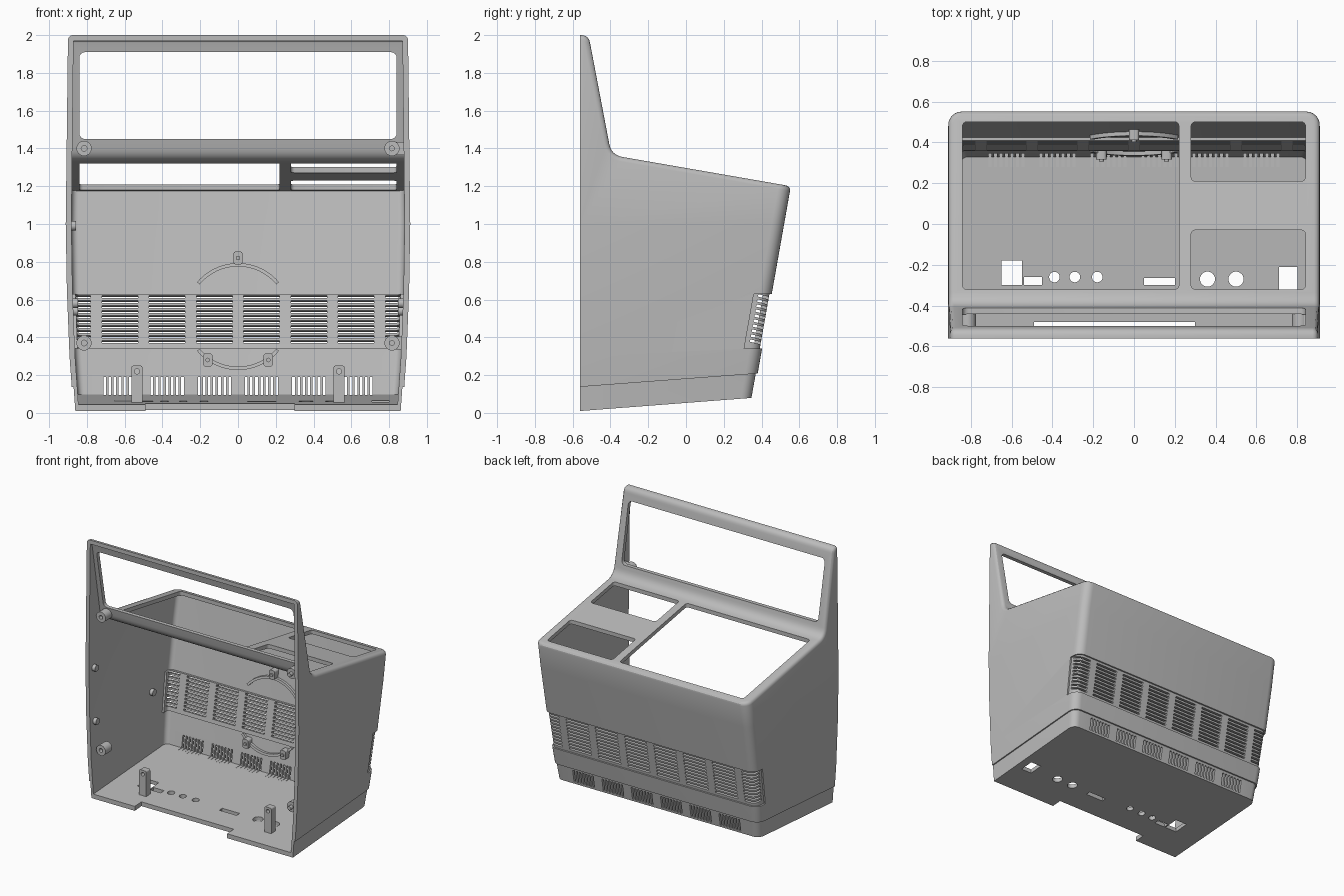
import bpy, bmesh, math
from mathutils import Vector, Matrix

if "Cube" in bpy.data.objects:
    bpy.data.objects.remove(bpy.data.objects["Cube"], do_unlink=True)

grey = bpy.data.materials.new("housing_grey")
grey.use_nodes = True
grey.diffuse_color = (0.5, 0.5, 0.5, 1)
grey.node_tree.nodes["Principled BSDF"].inputs["Base Color"].default_value = (0.5, 0.5, 0.5, 1)

FRONT = -0.56
WIDTHS = [(0, .87), (.3, .892), (.65, .906), (1, .912), (2, .9)]
SIDE = [Vector(p) for p in ((FRONT, 0), (.355, .07), (.555, 1.2), (-.395, 1.365), (-.516, 2), (FRONT, 2))]


def back(z):
    return .355 + .177 * (z - .07)


def half_width(z):
    for (z0, w0), (z1, w1) in zip(WIDTHS, WIDTHS[1:]):
        if z <= z1 or z1 == 2:
            return w0 + (w1 - w0) * (z - z0) / (z1 - z0)


def make(name, bm):
    bmesh.ops.recalc_face_normals(bm, faces=bm.faces[:])
    me = bpy.data.meshes.new(name)
    bm.to_mesh(me)
    bm.free()
    ob = bpy.data.objects.new(name, me)
    me.materials.append(grey)
    bpy.context.collection.objects.link(ob)
    return ob


def boolean(ob, bm, op='DIFFERENCE'):
    cutter = make("cutter", bm)
    cutter.hide_render = True
    mod = ob.modifiers.new("cut", 'BOOLEAN')
    mod.operation, mod.object, mod.solver = op, cutter, 'EXACT'
    bpy.context.view_layer.objects.active = ob
    bpy.ops.object.modifier_apply(modifier=mod.name)
    bpy.data.objects.remove(cutter, do_unlink=True)


def finish(ob):
    bpy.ops.object.select_all(action='DESELECT')
    ob.select_set(True)
    bpy.context.view_layer.objects.active = ob
    bpy.ops.object.shade_smooth_by_angle(angle=math.radians(30))


def profile(inset, front):
    """Side outline moved inwards, with the two handle corners rounded."""
    lines = []
    for a, b in zip(SIDE, SIDE[1:]):
        d = (b - a).normalized()
        lines.append((a + Vector((-d.y, d.x)) * inset, d))
    pts = [Vector((front, lines[0][0].y))]
    for i, ((p, d), (q, e)) in enumerate(zip(lines, lines[1:])):
        s = (q - p).cross(e) / d.cross(e)
        c = p + d * s
        r = (0, 0, .06, max(.04 - inset, .01))[i]
        if r:
            a, b = c - d * r, c + e * r
            pts += [a.lerp(c, t / 6).lerp(c.lerp(b, t / 6), t / 6) for t in range(7)]
        else:
            pts.append(c)
    return pts + [Vector((front, lines[-1][0].y))]


def solid(inset, front=FRONT, rim=0):
    """Closed housing volume, bowed slightly at the sides."""
    w = .912 - inset
    bm = bmesh.new()
    face = bm.faces.new([bm.verts.new((-w, p.x, p.y)) for p in profile(inset, front)])
    ext = bmesh.ops.extrude_face_region(bm, geom=[face])["geom"]
    bmesh.ops.translate(bm, vec=(2 * w, 0, 0), verts=[v for v in ext if isinstance(v, bmesh.types.BMVert)])
    bmesh.ops.recalc_face_normals(bm, faces=bm.faces[:])
    corners = [e for e in bm.edges if abs(e.verts[0].co.x - e.verts[1].co.x) < .01
               and min(v.co.y for v in e.verts) > .2]
    bmesh.ops.bevel(bm, geom=corners, offset=.065 - inset, segments=6, profile=.5, affect='EDGES')
    if rim:
        edges = [e for e in bm.edges if e.calc_face_angle(0) > .5
                 and min(v.co.z for v in e.verts) > 1.1
                 and max(v.co.y for v in e.verts) > front + .001]
        bmesh.ops.bevel(bm, geom=edges, offset=rim, segments=3, profile=.5, affect='EDGES')
    for z, _ in WIDTHS[1:-1]:
        bmesh.ops.bisect_plane(bm, geom=bm.verts[:] + bm.edges[:] + bm.faces[:],
                               plane_co=(0, 0, z), plane_no=(0, 0, 1))
    for v in bm.verts:
        v.co.x *= half_width(v.co.z) / .912
    return bm


def slice_seam(bm, lift, keep_top):
    r = bmesh.ops.bisect_plane(bm, geom=bm.verts[:] + bm.edges[:] + bm.faces[:],
                               plane_co=(0, FRONT, .138 + lift), plane_no=(0, -.075, 1),
                               clear_inner=keep_top, clear_outer=not keep_top)
    bmesh.ops.holes_fill(bm, edges=[e for e in r["geom_cut"] if isinstance(e, bmesh.types.BMEdge)], sides=0)
    return bm


def box(bm, x0, x1, y0, y1, z0, z1, axis=None, r=0, tilt=0):
    """Box between limits; edges along the axis may be rounded."""
    mid = Vector(((x0 + x1) / 2, (y0 + y1) / 2, (z0 + z1) / 2))
    m = Matrix.Translation(mid) @ Matrix.Rotation(tilt, 4, 'X') @ Matrix.Diagonal((x1 - x0, y1 - y0, z1 - z0, 1))
    verts = bmesh.ops.create_cube(bm, size=1, matrix=m)["verts"]
    if r:
        edges = [e for e in {e for v in verts for e in v.link_edges}
                 if abs((e.verts[0].co - e.verts[1].co).normalized()[axis]) > .9]
        bmesh.ops.bevel(bm, geom=edges, offset=r, segments=4, profile=.5, affect='EDGES')
    return bm


def rod(bm, pos, r, length, axis='Z'):
    rot = {'X': Matrix.Rotation(math.pi / 2, 4, 'Y'), 'Y': Matrix.Rotation(math.pi / 2, 4, 'X'),
           'Z': Matrix.Identity(4)}[axis]
    bmesh.ops.create_cone(bm, cap_ends=True, segments=24, radius1=r, radius2=r, depth=length,
                          matrix=Matrix.Translation(pos) @ rot)


def band_block():
    bm = box(bmesh.new(), -1.2, 1.2, -.095, .3, .34, .63)
    for v in bm.verts:
        v.co.y += back(v.co.z)
    return bm


COLUMNS = [-.625, -.375, -.125, .125, .375, .625]

# Main housing with handle window, top openings and a gap for the vent band
housing = make("housing", slice_seam(solid(0, rim=.025), 0, True))
boolean(housing, solid(.03, front=-.8))
bm = box(bmesh.new(), -.84, .84, -1, 0, 1.45, 1.91, 1, .03)
box(bm, -.84, .22, -.32, .5, 1.12, 1.42, 2, .02)
box(bm, .28, .84, .21, .5, 1.12, 1.42, 2, .02)
box(bm, .28, .84, -.32, -.03, 1.12, 1.42, 2, .02)
boolean(housing, bm)
boolean(housing, band_block())
finish(housing)

# Recessed louvre band wrapping the back corners
band = make("louvre_band", solid(.012))
boolean(band, band_block(), 'INTERSECT')
boolean(band, solid(.045, front=-.8))
bm = bmesh.new()
spans = [(c - .095, c + .095) for c in COLUMNS] + [(-1, -.78), (.78, 1)]
for i in range(10):
    z = .366 + i * .0265
    for x0, x1 in spans:
        box(bm, x0, x1, back(z) - .07, back(z) + .07, z - .0065, z + .0065, tilt=-.25)
boolean(band, bm)
finish(band)

# Base tray with connector holes, vent slots and front notch
base = make("base_tray", slice_seam(solid(.01), .012, False))
boolean(base, solid(.03, front=-.8))
bm = bmesh.new()
for x0, x1, y0, y1 in ((-.65, -.55, -.3, -.18), (-.54, -.45, -.3, -.26), (.05, .2, -.3, -.265),
                       (.71, .8, -.32, -.21), (-.49, .3, -.7, -.48)):
    box(bm, x0, x1, y0, y1, -.1, .12)
for x, y, r in ((-.39, -.26, .026), (-.29, -.26, .026), (-.18, -.26, .026), (.36, -.27, .037), (.5, -.27, .037)):
    rod(bm, (x, y, 0), r, .2)
for c in COLUMNS:
    for i in range(-3, 4):
        x = c + i * .027
        box(bm, x - .007, x + .007, .28, .45, .095, .19)
boolean(base, bm)
finish(base)

# Mirrored mounting posts, screw bosses and wall pegs
for side, s in (("left", 1), ("right", -1)):
    bm = box(bmesh.new(), s * .535 - .03, s * .535 + .03, -.4, -.35, .03, .25, 1, .012)
    ob = make(side + "_post", bm)
    bm = bmesh.new()
    rod(bm, (s * .535, -.37, .22), .014, .2, 'Y')
    boolean(ob, bm)
    finish(ob)
    for label, z, y in (("upper", 1.4, -.47), ("lower", .37, -.47)):
        bm = bmesh.new()
        rod(bm, (s * .815, y, z), .04, .08, 'Y')
        box(bm, min(s * .815, s * .885), max(s * .815, s * .885), y - .03, y + .03, z - .035, z + .035)
        ob = make(f"{side}_{label}_boss", bm)
        bm = bmesh.new()
        rod(bm, (s * .815, y - .04, z), .015, .06, 'Y')
        boolean(ob, bm)
        finish(ob)
    bm = bmesh.new()
    for y, z in ((-.5, .58), (.19, .54)) + (((-.5, .99),) if s < 0 else ()):
        rod(bm, (s * (half_width(z) - .035), y, z), .025, .04, 'X')
    finish(make(side + "_wall_pegs", bm))

# Speaker ring arcs and clips on the inner back wall
for name, start in (("upper_ring_arc", 40), ("lower_ring_arc", 220)):
    bm = bmesh.new()
    rows = []
    for i in range(25):
        a = math.radians(start + i * 100 / 24)
        row = []
        for r, d in ((.265, .02), (.283, .02), (.283, .05), (.265, .05)):
            z = .51 + r * math.sin(a)
            row.append(bm.verts.new((r * math.cos(a), back(z) - d, z)))
        rows.append(row)
    for p, q in zip(rows, rows[1:]):
        for k in range(4):
            bm.faces.new((p[k], p[k - 1], q[k - 1], q[k]))
    bm.faces.new(rows[0])
    bm.faces.new(rows[-1])
    finish(make(name, bm))
for name, x, z in (("top_clip", 0, .82), ("left_clip", .16, .28), ("right_clip", -.16, .28)):
    bm = box(bmesh.new(), x - .025, x + .025, back(z) - .075, back(z) - .02, z - .035, z + .035, 1, .015)
    rod(bm, (x, back(z) - .075, z), .012, .02, 'Y')
    finish(make(name, bm))
